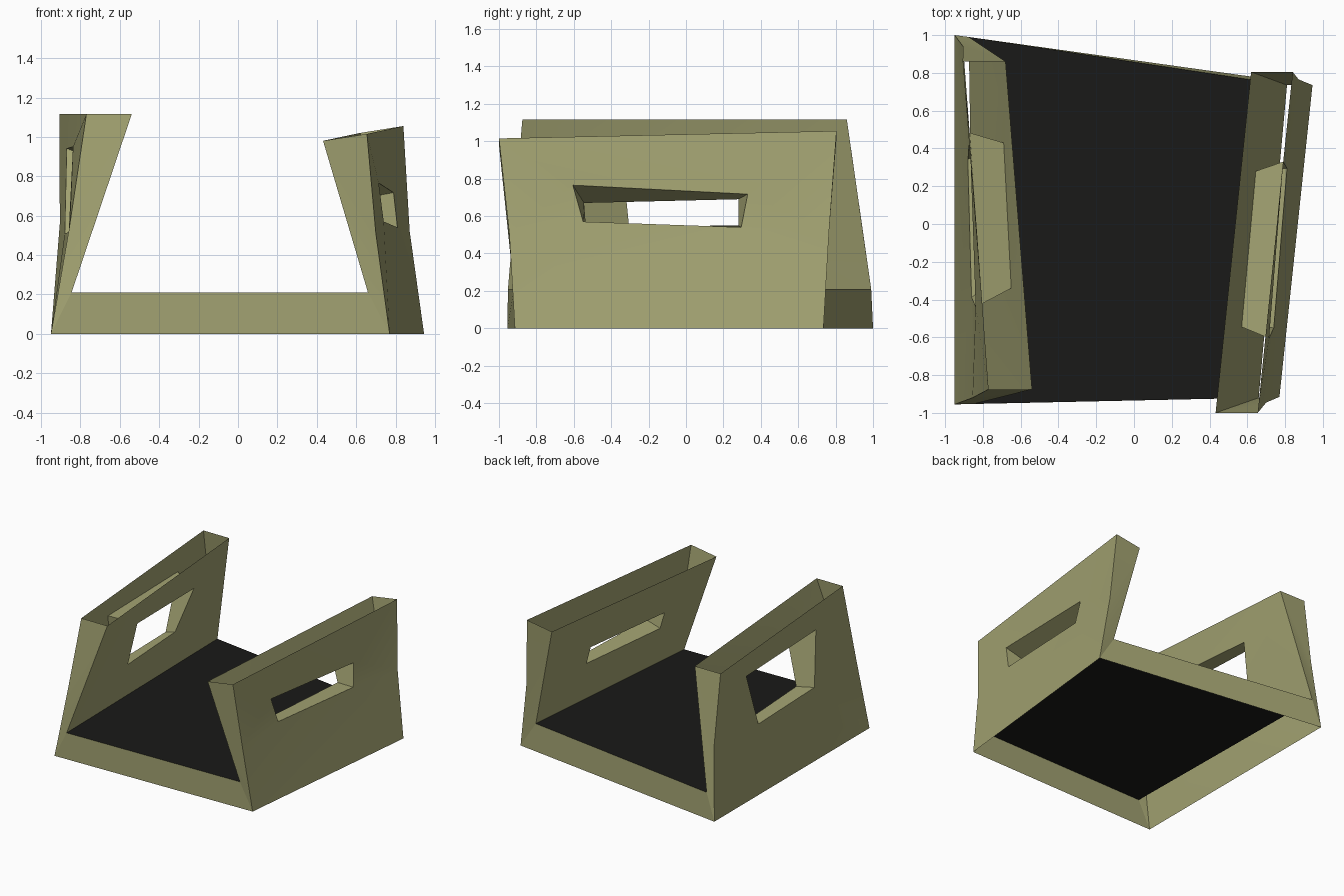
import bpy, bmesh

if "Cube" in bpy.data.objects:
    bpy.data.objects.remove(bpy.data.objects["Cube"])


def material(name, rgb):
    m = bpy.data.materials.new(name)
    m.diffuse_color = (*rgb, 1)
    m.use_nodes = True
    m.node_tree.nodes["Principled BSDF"].inputs["Base Color"].default_value = m.diffuse_color
    return m


olive = material("olive", (0.37, 0.37, 0.17))
dark = material("dark", (0.01, 0.01, 0.009))


def build(name, faces, mat):
    """Make an object from faces given as tuples of corner points."""
    bm = bmesh.new()
    for f in faces:
        bm.faces.new([bm.verts.new(p) for p in f])
    bmesh.ops.remove_doubles(bm, verts=bm.verts, dist=0.0005)
    bmesh.ops.recalc_face_normals(bm, faces=bm.faces)
    me = bpy.data.meshes.new(name)
    bm.to_mesh(me)
    bm.free()
    me.materials.append(mat)
    ob = bpy.data.objects.new(name, me)
    bpy.context.collection.objects.link(ob)
    bpy.context.view_layer.objects.active = ob
    ob.select_set(True)
    bpy.ops.object.shade_smooth_by_angle(angle=0.5)
    ob.select_set(False)


def wall(name, front, back, win_out, win_in):
    """Hollow leaning wall, open at top and bottom, with a window tunnel.
    front/back: outer bottom, outer middle, outer top, inner top, floor.
    windows: front top, back top, back bottom, front bottom."""
    fb, fm, ft, fi, ff = front
    bb, bmid, bt, bi, bf = back
    oft, obt, obb, ofb = win_out
    ift, ibt, ibb, ifb = win_in
    faces = [
        # outer skin around the window
        (ft, bt, obt, oft), (fb, ofb, obb, bb),
        (fb, fm, ofb), (fm, ft, oft, ofb),
        (bb, obb, bmid), (bmid, obb, obt, bt),
        # inner skin around the window
        (fi, ift, ibt, bi), (ff, bf, ibb, ifb),
        (fi, ff, ifb, ift), (bi, ibt, ibb, bf),
        # end caps
        (fb, ff, fm), (fm, ff, fi, ft),
        (bb, bmid, bf), (bmid, bt, bi, bf),
    ]
    # window tunnel
    for i in range(4):
        j = (i + 1) % 4
        faces.append((win_out[i], win_out[j], win_in[j], win_in[i]))
    build(name, faces, olive)


# End profiles of the two walls
right_front = [(0.77, -0.915, 0), (0.70, -0.945, 0.51), (0.655, -1.0, 1.015),
               (0.432, -1.0, 0.98), (0.66, -0.92, 0.21)]
right_back = [(0.945, 0.735, 0), (0.872, 0.765, 0.52), (0.84, 0.805, 1.055),
              (0.62, 0.805, 1.02), (0.81, 0.735, 0.21)]
left_front = [(-0.95, -0.955, 0), (-0.855, -0.92, 0.55), (-0.77, -0.875, 1.115),
              (-0.54, -0.875, 1.115), (-0.845, -0.952, 0.21)]
left_back = [(-0.95, 1.0, 0), (-0.905, 0.94, 0.56), (-0.907, 0.86, 1.115),
             (-0.68, 0.86, 1.115), (-0.875, 0.99, 0.21)]

wall("right_wall", right_front, right_back,
     [(0.715, -0.605, 0.765), (0.79, 0.33, 0.717), (0.81, 0.295, 0.54), (0.74, -0.55, 0.57)],
     [(0.57, -0.545, 0.67), (0.645, 0.28, 0.69), (0.682, 0.28, 0.55), (0.603, -0.535, 0.54)])
wall("left_wall", left_front, left_back,
     [(-0.838, -0.44, 0.95), (-0.87, 0.483, 0.94), (-0.88, 0.345, 0.51), (-0.86, -0.39, 0.515)],
     [(-0.65, -0.34, 0.90), (-0.69, 0.43, 0.875), (-0.80, 0.35, 0.53), (-0.76, -0.303, 0.53)])

# Rim strips closing the base at front and back
build("front_rim", [(left_front[0], right_front[0], right_front[4], left_front[4])], olive)
build("back_rim", [(right_back[0], left_back[0], left_back[4], right_back[4])], olive)

# Floor sheet
build("floor", [(left_front[4], right_front[4], right_back[4], left_back[4])], dark)
